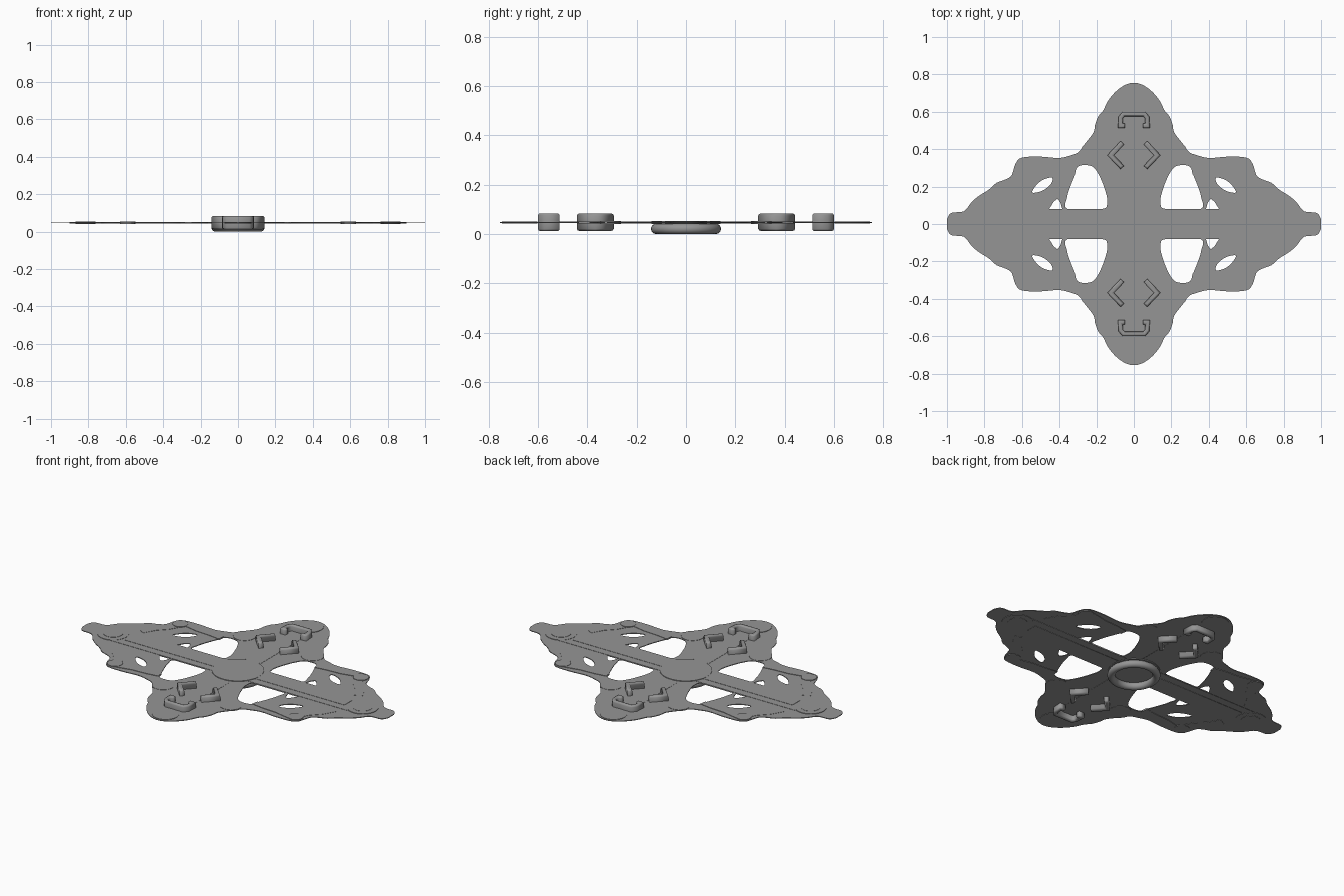
import bpy, math
from mathutils import Vector

if "Cube" in bpy.data.objects:
    bpy.data.objects.remove(bpy.data.objects["Cube"])

Z = 0.047  # middle height of the plate
GREY = bpy.data.materials.new('dark_grey')
GREY.diffuse_color = (.3, .3, .3, 1)
GREY.use_nodes = True
GREY.node_tree.nodes["Principled BSDF"].inputs["Base Color"].default_value = GREY.diffuse_color


def smooth(pts, n=4):
    """Closed Catmull-Rom loop through the points."""
    p = [Vector(q) for q in pts]
    out = []
    for i in range(len(p)):
        a, b, c, d = p[i - 1], p[i], p[(i + 1) % len(p)], p[(i + 2) % len(p)]
        for k in range(n):
            t = k / n
            out.append(0.5 * (2 * b + (c - a) * t + (2 * a - 5 * b + 4 * c - d) * t * t
                              + (3 * b - a - 3 * c + d) * t ** 3))
    return out


def circle(x, y, r, n=40):
    return [(x + r * math.cos(2 * math.pi * i / n), y + r * math.sin(2 * math.pi * i / n))
            for i in range(n)]


def ribbon(path, w):
    """Outline of a stroke of half width w along a path."""
    p = [Vector(q) for q in path]
    left, right = [], []
    for i, q in enumerate(p):
        d0 = (q - p[i - 1]).normalized() if i else (p[1] - q).normalized()
        d1 = (p[i + 1] - q).normalized() if i < len(p) - 1 else d0
        n = Vector((-d0.y - d1.y, d0.x + d1.x)).normalized()
        k = w / max(0.5, n.dot(Vector((-d0.y, d0.x))))
        left.append(q + n * k)
        right.append(q - n * k)
    return left + right[::-1]


def slab(name, loops, z0, z1, bevel=0.0):
    """Filled flat shape, loops after the first are holes."""
    cu = bpy.data.curves.new(name, 'CURVE')
    cu.dimensions = '2D'
    cu.fill_mode = 'BOTH'
    cu.extrude = (z1 - z0) / 2 - bevel
    cu.bevel_depth = bevel
    cu.offset = -bevel
    cu.bevel_resolution = 1
    for loop in loops:
        s = cu.splines.new('POLY')
        s.points.add(len(loop) - 1)
        for pt, q in zip(s.points, loop):
            pt.co = (q[0], q[1], 0, 1)
        s.use_cyclic_u = True
    cu.materials.append(GREY)
    ob = bpy.data.objects.new(name, cu)
    bpy.context.collection.objects.link(ob)
    ob.location.z = (z0 + z1) / 2
    bpy.ops.object.select_all(action='DESELECT')
    bpy.context.view_layer.objects.active = ob
    ob.select_set(True)
    bpy.ops.object.convert(target='MESH')
    return bpy.context.object


def layer(name, loop, t):
    """Thin layer of half thickness t through the plate."""
    return slab(name, [loop], Z - t, Z + t)


def flip(loop, sx, sy):
    return [(q[0] * sx, q[1] * sy) for q in loop]


QUADS = [(1, 1), (-1, 1), (-1, -1), (1, -1)]

# Pierced base plate: one quarter of the outline, mirrored round
quarter = [(.998, .03), (.975, .06), (.91, .068), (.87, .115), (.83, .15), (.775, .185), (.735, .22),
           (.69, .237), (.655, .26), (.635, .32), (.60, .355), (.50, .36), (.40, .353),
           (.33, .37), (.295, .385), (.26, .43), (.215, .49), (.207, .53), (.19, .575),
           (.163, .608), (.14, .655), (.10, .705), (.05, .742)]
outline = (quarter + [(0, .755)] + flip(quarter[::-1], -1, 1) + [(-1, 0)]
           + flip(quarter, -1, -1) + [(0, -.755)] + flip(quarter[::-1], 1, -1) + [(1, 0)])
big_hole = [(.17, .08), (.142, .115), (.15, .17), (.18, .25), (.215, .303), (.26, .315),
            (.30, .305), (.318, .26), (.342, .2), (.36, .14), (.355, .08)]
leaf = [(.545, .168), (.525, .205), (.49, .235), (.44, .248), (.445, .215), (.49, .178)]
wedge = [(.385, .08), (.395, .115), (.41, .135), (.43, .12), (.455, .08)]
holes = []
for sx, sy in QUADS:
    holes += [flip(smooth(big_hole), sx, sy), flip(smooth(leaf), sx, sy), flip(wedge, sx, sy)]
slab('base_plate', [smooth(outline)] + holes, Z - .002, Z + .002)

# Long central beam, inset strip lines and the hub
layer('central_beam', ribbon([(-.78, 0), (.78, 0)], .08), .0035)
for s in (-1, 1):
    layer('beam_strip', ribbon([(s * .13, 0), (s * .72, 0)], .035), .005)
layer('hub_disc', circle(0, 0, .14), .006)

# Round pads at the four tips
for s in (-1, 1):
    layer('side_pad', circle(s * .815, 0, .085), .0045)
    layer('side_boss', circle(s * .815, 0, .053), .006)
    layer('end_pad', circle(0, s * .675, .072), .0045)
    layer('end_spine', ribbon([(0, s * .14), (0, s * .56)], .05), .003)

# Raised arms, ribs and joints in each quarter
arm = [(.31, .285), (.38, .295), (.47, .30), (.54, .315), (.60, .325)]
sweep = [(.71, .11), (.67, .18), (.62, .23), (.58, .30)]
for sx, sy in QUADS:
    layer('raised_arm', ribbon(flip(arm, sx, sy), .02), .0045)
    layer('sweeping_rib', ribbon(flip(sweep, sx, sy), .025), .0035)
    layer('arm_joint', circle(sx * .59, sy * .305, .042, 24), .006)
    layer('corner_joint', circle(sx * .222, sy * .38, .062, 24), .0035)

# Upright clips: angled pairs and the bracket near each end
bracket = [(-.048, .525), (-.073, .525), (-.070, .57), (-.055, .588),
           (.055, .588), (.070, .57), (.073, .525), (.048, .525)]
for sy in (-1, 1):
    slab('end_bracket', [ribbon(flip(bracket, 1, sy), .012)], .012, .084, .008)
    for sx in (-1, 1):
        chevron = flip([(.062, .434), (.124, .368), (.062, .302)], sx, sy)
        slab('angled_clip', [ribbon(chevron, .013)], .012, .084, .009)

# Ring underneath the hub
bpy.ops.mesh.primitive_torus_add(major_radius=.121, minor_radius=.021, major_segments=48,
                                 minor_segments=16, location=(0, 0, .021))
ring = bpy.context.object
ring.name = 'underside_ring'
ring.data.materials.append(GREY)
bpy.ops.object.shade_smooth_by_angle()
